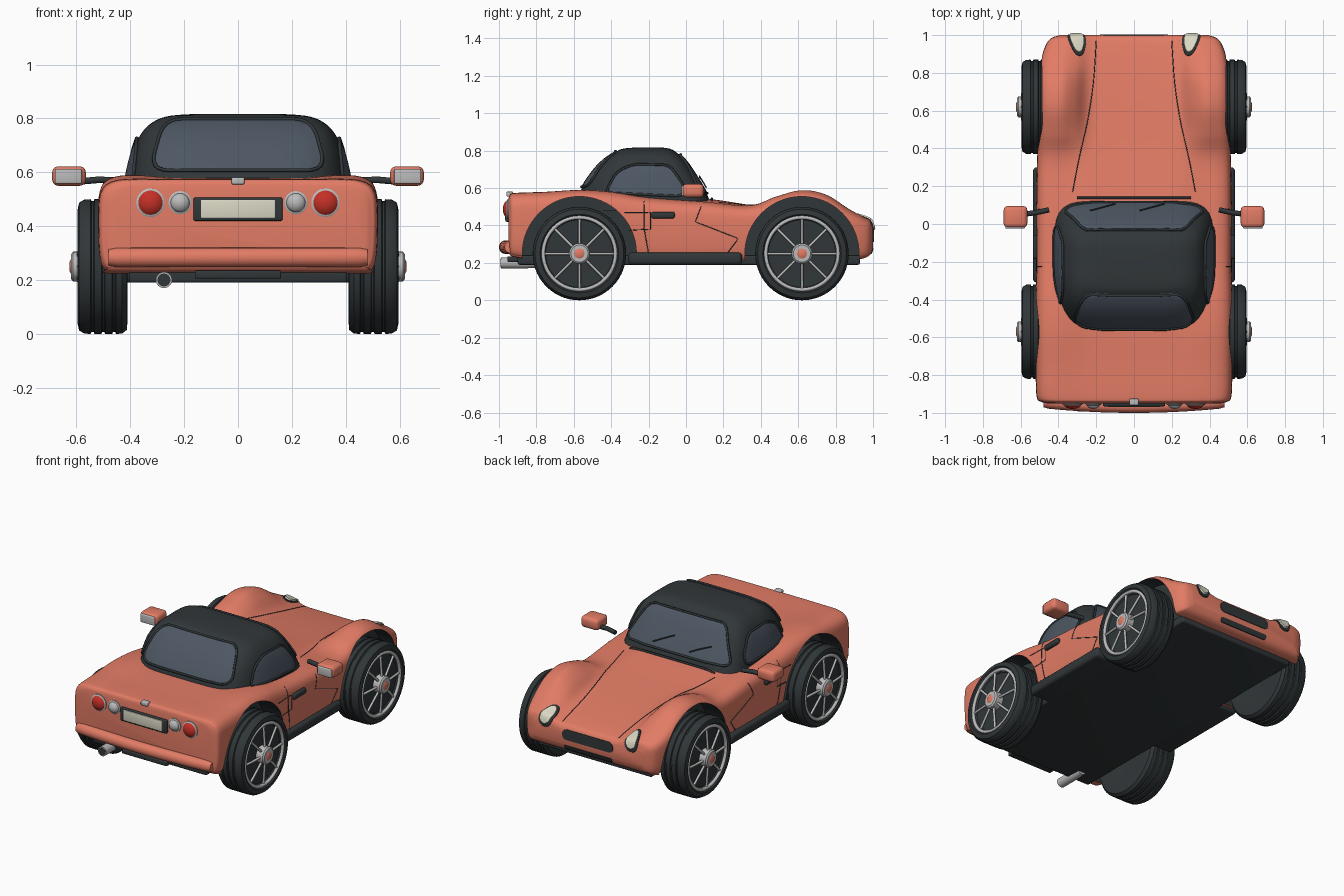
import bpy, bmesh
from math import pi, sin, cos, radians
from mathutils import Vector
from mathutils.bvhtree import BVHTree

if "Cube" in bpy.data.objects:
    bpy.data.objects.remove(bpy.data.objects["Cube"])


def material(name, r, g, b):
    m = bpy.data.materials.new(name)
    m.diffuse_color = (r, g, b, 1)
    m.use_nodes = True
    m.node_tree.nodes["Principled BSDF"].inputs["Base Color"].default_value = m.diffuse_color
    return m


PAINT = material("coral_paint", 0.76, 0.2, 0.13)
DARK = material("dark_trim", 0.03, 0.037, 0.04)
GLASS = material("tinted_glass", 0.075, 0.095, 0.125)
METAL = material("metal", 0.5, 0.5, 0.5)
RED = material("red_lens", 0.55, 0.03, 0.02)
CREAM = material("cream_lens", 0.7, 0.68, 0.55)


def finish(name, bm, mat, angle=35):
    bmesh.ops.recalc_face_normals(bm, faces=bm.faces)
    me = bpy.data.meshes.new(name)
    bm.to_mesh(me)
    bm.free()
    ob = bpy.data.objects.new(name, me)
    me.materials.append(mat)
    bpy.context.collection.objects.link(ob)
    smooth(ob, angle)
    return ob


def smooth(ob, angle=35):
    bpy.ops.object.select_all(action='DESELECT')
    ob.select_set(True)
    bpy.context.view_layer.objects.active = ob
    bpy.ops.object.shade_smooth_by_angle(angle=radians(angle))


def spline(pts, n):
    """Catmull-Rom through a list of tuples."""
    out = []
    for i in range(len(pts) - 1):
        a, b, c, d = [Vector(pts[max(0, min(len(pts) - 1, i + k))]) for k in (-1, 0, 1, 2)]
        for j in range(n):
            t = j / n
            out.append(0.5 * (2 * b + (c - a) * t + (2 * a - 5 * b + 4 * c - d) * t ** 2 + (3 * b - a - 3 * c + d) * t ** 3))
    return out + [Vector(pts[-1])]


def loft(name, rings, mat, angle=35):
    bm = bmesh.new()
    rows = [[bm.verts.new(p) for p in ring] for ring in rings]
    n = len(rows[0])
    for a, b in zip(rows, rows[1:]):
        for i in range(n):
            bm.faces.new((a[i], a[(i + 1) % n], b[(i + 1) % n], b[i]))
    bm.faces.new(rows[0])
    bm.faces.new(rows[-1])
    return finish(name, bm, mat, angle)


def lathe(name, profile, mat, axis, loc, n=40):
    """profile: (radius, distance along axis)"""
    rings = []
    for r, h in profile:
        c = [(r * cos(2 * pi * i / n), r * sin(2 * pi * i / n)) for i in range(n)]
        rings.append([Vector(loc) + Vector((h, a, b) if axis == 'X' else (a, h, b)) for a, b in c])
    return loft(name, rings, mat)


def box(name, lo, hi, mat, bevel=0.01):
    bm = bmesh.new()
    bmesh.ops.create_cube(bm, size=1)
    for v in bm.verts:
        v.co = [(l + h) / 2 + c * (h - l) for l, h, c in zip(lo, hi, v.co)]
    bmesh.ops.bevel(bm, geom=bm.edges[:], offset=bevel, segments=3, profile=0.5, affect='EDGES')
    return finish(name, bm, mat)


def tube(name, paths, radius, mat, cyclic=False):
    cu = bpy.data.curves.new(name, 'CURVE')
    cu.dimensions = '3D'
    cu.bevel_depth, cu.bevel_resolution, cu.use_fill_caps = radius, 1, True
    for path in paths:
        s = cu.splines.new('POLY')
        s.points.add(len(path) - 1)
        s.use_cyclic_u = cyclic
        for p, co in zip(s.points, path):
            p.co = (*co, 1)
    cu.materials.append(mat)
    ob = bpy.data.objects.new(name, cu)
    bpy.context.collection.objects.link(ob)


def rounded(poly, r):
    """Closed polygon with rounded corners and divided edges."""
    out = []
    P = [Vector(p) for p in poly]
    for i, b in enumerate(P):
        a, c = P[i - 1], P[(i + 1) % len(P)]
        s = b + (a - b).normalized() * min(r, (a - b).length * 0.48)
        e = b + (c - b).normalized() * min(r, (c - b).length * 0.48)
        out += [s * (1 - t) ** 2 + b * 2 * t * (1 - t) + e * t * t for t in [k / 6 for k in range(7)]]
        e2 = c + (b - c).normalized() * min(r, (b - c).length * 0.48)
        out += [e.lerp(e2, k / 6) for k in range(1, 6)]
    return out


def drop(tree, origin, direction, lift):
    hit = tree.ray_cast(origin, direction)
    if hit[0] is None:
        hit = tree.find_nearest(origin)
    n = hit[1] if hit[1].dot(direction) < 0 else -hit[1]
    return hit[0] + n * lift


def panel(name, tree, outline, place, direction, mat, lift=0.006, trim=0.0):
    """Panel that hugs a surface, with an optional raised trim."""
    d = Vector(direction).normalized()
    mid = sum(outline, Vector((0, 0))) / len(outline)
    rings = [[drop(tree, Vector(place(*mid.lerp(p, k))), d, lift) for p in outline]
             for k in (0.05, 0.2, 0.35, 0.5, 0.65, 0.8, 0.9, 1)]
    rings.append([p + d * (lift + 0.004) for p in rings[-1]])
    loft(name, rings, mat)
    if trim:
        tube(name + "_trim", [rings[-2]], trim, DARK, True)


def tree_of(ob):
    return BVHTree.FromPolygons([v.co for v in ob.data.vertices], [p.vertices[:] for p in ob.data.polygons])


# Body stations: y, half width, centre height, fender height, bottom
stations = [(-0.95, 0.455, 0.535, 0.535, 0.27), (-0.942, 0.49, 0.565, 0.563, 0.245), (-0.91, 0.515, 0.574, 0.574, 0.23),
            (-0.75, 0.52, 0.575, 0.58, 0.21), (-0.57, 0.522, 0.578, 0.59, 0.21), (-0.4, 0.52, 0.575, 0.58, 0.21),
            (-0.2, 0.515, 0.57, 0.55, 0.21), (0.1, 0.515, 0.545, 0.528, 0.21), (0.34, 0.512, 0.51, 0.508, 0.21),
            (0.48, 0.51, 0.49, 0.553, 0.21), (0.62, 0.508, 0.472, 0.586, 0.21), (0.75, 0.503, 0.452, 0.562, 0.21),
            (0.87, 0.49, 0.43, 0.488, 0.215), (0.95, 0.465, 0.412, 0.445, 0.225), (0.985, 0.435, 0.398, 0.425, 0.245),
            (1.0, 0.39, 0.375, 0.385, 0.28)]
rings = []
for y, w, zc, zf, zb in spline(stations, 6):
    d = zf - zc
    h = zf - zb
    half = spline([(0, zc), (0.25 * w, zc), (0.47 * w, zc + 0.08 * d), (0.61 * w, zc + 0.65 * d), (0.74 * w, zf),
                   (0.85 * w, zf - 0.01 * h), (0.93 * w, zf - 0.05 * h), (0.98 * w, zf - 0.13 * h), (w, zf - 0.28 * h),
                   (w, zb + 0.35 * h), (0.985 * w, zb + 0.13 * h), (0.95 * w, zb + 0.03 * h), (0.88 * w, zb), (0, zb)], 4)
    rings.append([(x, y, z) for x, z in half] + [(-x, y, z) for x, z in half[-2:0:-1]])
body = loft("body_shell", rings, PAINT)

# Wheel arches
for y in (-0.57, 0.62):
    for s in (1, -1):
        cutter = lathe("arch_cutter", [(0.305, s * 0.38), (0.305, s * 0.75)], DARK, 'X', (0, y, 0.25), 64)
        cutter.hide_render = True
        m = body.modifiers.new("arch", 'BOOLEAN')
        m.operation, m.object, m.solver = 'DIFFERENCE', cutter, 'EXACT'
        m.material_mode = 'TRANSFER'
        bpy.context.view_layer.objects.active = body
        bpy.ops.object.modifier_apply(modifier=m.name)
        bpy.data.objects.remove(cutter)
smooth(body)
body_tree = tree_of(body)

# Soft top
rings = []
for z, w, yf, yb in spline([(0.48, 0.43, 0.15, -0.57), (0.58, 0.415, 0.105, -0.565), (0.68, 0.39, 0.045, -0.505),
                            (0.75, 0.355, -0.005, -0.44), (0.79, 0.31, -0.05, -0.38), (0.81, 0.25, -0.085, -0.34),
                            (0.817, 0.15, -0.13, -0.27)], 4):
    ring = []
    for i in range(80):
        c, s = cos(2 * pi * i / 80), sin(2 * pi * i / 80)
        f = (abs(c) ** 5.5 + abs(s) ** 5.5) ** (-1 / 5.5)
        y = (yf + yb) / 2 + (yf - yb) / 2 * s * f
        ring.append((w * c * f * (1 - 0.17 * max(0, (-0.25 - y) / 0.32) ** 1.5), y, z))
    rings.append(ring)
roof_tree = tree_of(loft("soft_top", rings, DARK, 50))

# Windows
panel("windshield", roof_tree, rounded([(-0.375, 0.57), (0.375, 0.57), (0.27, 0.775), (-0.27, 0.775)], 0.05),
      lambda x, z: (x, 1, z), (0, -1, 0), GLASS, trim=0.007)
panel("rear_window", roof_tree, rounded([(-0.325, 0.605), (0.325, 0.605), (0.275, 0.792), (-0.275, 0.792)], 0.07),
      lambda x, z: (x, -1, z), (0, 1, 0), GLASS, trim=0.007)
for s in (1, -1):
    panel("side_window", roof_tree, rounded([(-0.43, 0.575), (-0.37, 0.685), (-0.28, 0.725), (-0.09, 0.72), (-0.01, 0.61),
          (-0.02, 0.555)], 0.04), lambda y, z: (s, y, z), (-s, 0, 0), GLASS, trim=0.007)

# Wipers and cowl strip
down = Vector((0, 0, -1))
for a in (-0.23, 0.03):
    tube("wiper", [[drop(roof_tree, Vector((a + 0.13 * t, 0.06 + 0.035 * t, 2)), down, 0.014) for t in (0, 0.33, 0.67, 1)]], 0.004, DARK)
tube("cowl_strip", [[drop(body_tree, Vector((x / 20, 0.138, 2)), down, 0.003) for x in range(-6, 7)]], 0.007, DARK)

for s in (1, -1):
    # Shut lines on hood and doors
    hood = spline([(0.2, 0.97), (0.215, 0.75), (0.245, 0.55), (0.29, 0.35), (0.325, 0.17)], 6)
    tube("hood_line", [[drop(body_tree, Vector((s * x, y, 2)), down, 0) for x, y in hood]], 0.0025, DARK)
    side = [[(0.08, 0.5), (0.05, 0.42), (0.28, 0.33), (0.22, 0.25)], [(-0.225, 0.53), (-0.225, 0.39), (-0.2, 0.25)],
            [(-0.33, 0.47), (-0.19, 0.47), (-0.19, 0.38), (-0.3, 0.375)]]
    tube("door_lines", [[drop(body_tree, Vector((s * 2, y, z)), Vector((-s, 0, 0)), 0) for a, b in zip(p, p[1:])
         for y, z in [Vector(a).lerp(Vector(b), t / 6) for t in range(7)]] for p in side], 0.0025, DARK)
    box("door_handle", (min(s * 0.505, s * 0.535), -0.185, 0.437), (max(s * 0.505, s * 0.535), -0.06, 0.473), DARK, 0.012)
    box("sill", (min(s * 0.38, s * 0.535), -0.31, 0.19), (max(s * 0.38, s * 0.535), 0.3, 0.255), DARK, 0.02)

    # Headlights, laid on the sloping nose
    drop_shape = [(s * x, y) for x, y in ((0.25, 0.02), (0.275, -0.06), (0.315, -0.06), (0.355, 0.03), (0.345, 0.085), (0.27, 0.085))]
    aim = lambda x, v: (x, 1.66 + v * 0.7, 1.14 - v * 0.7)
    grow = [(s * 0.305 + (x - s * 0.305) * 0.76, 0.015 + (v - 0.015) * 0.78) for x, v in drop_shape]
    panel("headlight_surround", body_tree, rounded(drop_shape, 0.04), aim, (0, -1, -1), DARK, 0.004)
    panel("headlight_lens", body_tree, rounded(grow, 0.03), aim, (0, -1, -1), CREAM, 0.012)

    # Tail lights
    for name, x, r, mat in (("tail_light", 0.325, 0.045, RED), ("reverse_light", 0.215, 0.035, METAL)):
        lathe(name + "_ring", [(r, -0.93), (r + 0.008, -0.94), (r + 0.008, -0.955), (r, -0.96)], METAL, 'Y', (s * x, 0, 0.487))
        lathe(name, [(r, -0.94), (r, -0.96), (r * 0.8, -0.97), (r * 0.4, -0.977), (0.004, -0.979)], mat, 'Y', (s * x, 0, 0.487))

    # Door mirrors
    tube("mirror_arm", [[(s * 0.45, 0.075, 0.57), (s * 0.52, 0.06, 0.572), (s * 0.6, 0.05, 0.565)]], 0.014, DARK)
    box("mirror_housing", (min(s * 0.565, s * 0.69), -0.02, 0.55), (max(s * 0.565, s * 0.69), 0.095, 0.622), PAINT, 0.022)
    box("mirror_glass", (min(s * 0.58, s * 0.68), -0.025, 0.558), (max(s * 0.58, s * 0.68), 0.0, 0.612), METAL, 0.005)

    # Wheels
    for y in (-0.57, 0.62):
        c = (s * 0.5, y, 0.25)
        tyre = [(0.12, -0.075), (0.2, -0.09), (0.235, -0.087), (0.249, -0.07)]
        for g in (-0.04, 0, 0.04):
            tyre += [(0.25, g - 0.007), (0.243, g - 0.004), (0.243, g + 0.004), (0.25, g + 0.007)]
        tyre += [(0.249, 0.07), (0.237, 0.09), (0.21, 0.096), (0.2, 0.085), (0.18, 0.068), (0.05, 0.065)]
        lathe("tyre", [(r, s * h) for r, h in tyre], DARK, 'X', c, 56)
        circle = [(s * 0.584, y + 0.193 * cos(i * pi / 28), 0.25 + 0.193 * sin(i * pi / 28)) for i in range(56)]
        tube("wheel_rim", [circle], 0.011, METAL, True)
        tube("wheel_spokes", [[(s * (0.592 if r < 0.1 else 0.58), y + r * cos(k * pi / 4), 0.25 + r * sin(k * pi / 4))
             for r in (0.03, 0.193)] for k in range(8)], 0.008, METAL)
        lathe("wheel_hub", [(r, s * h) for r, h in ((0.055, 0.05), (0.055, 0.112), (0.046, 0.12))], METAL, 'X', c, 32)
        lathe("hub_cap", [(r, s * h) for r, h in ((0.028, 0.11), (0.028, 0.12), (0.018, 0.125))], PAINT, 'X', c, 8)

# Front grille and lower intake
for name, w, z, h in (("grille", 0.18, 0.345, 0.032), ("lower_intake", 0.17, 0.263, 0.014)):
    panel(name, body_tree, rounded([(-w, z - h), (w, z - h), (w, z + h), (-w, z + h)], h),
          lambda x, v: (x, 2, v), (0, -1, 0), DARK, 0.004)

# Rear bumper, swept across the tail
rings = []
for k in range(-16, 17):
    x = 0.48 * k / 16
    f = 1 if abs(k) < 16 else 0.85
    y0 = -0.966 + 0.025 * (k / 16) ** 2
    rings.append([(x, y0 + 0.034 * f * cos(a * pi / 10), 0.284 + 0.036 * f * sin(a * pi / 10)) for a in range(20)])
loft("rear_bumper", rings, PAINT)

# Number plate, badge, exhaust, underside
box("plate_frame", (-0.165, -0.965, 0.42), (0.165, -0.93, 0.506), DARK, 0.006)
box("plate", (-0.138, -0.969, 0.43), (0.138, -0.95, 0.498), CREAM, 0.003)
box("boot_latch", (-0.024, -0.96, 0.555), (0.024, -0.925, 0.581), METAL, 0.006)
lathe("exhaust", [(0.026, -0.8), (0.03, -0.87), (0.03, -0.99), (0.024, -0.99)], METAL, 'Y', (-0.275, 0, 0.2))
lathe("exhaust_bore", [(0.024, -0.98), (0.024, -0.992)], DARK, 'Y', (-0.275, 0, 0.2))
box("rear_valance", (-0.16, -0.955, 0.205), (0.16, -0.85, 0.235), DARK, 0.006)
box("floor_pan", (-0.405, -0.9, 0.19), (0.405, 0.93, 0.24), DARK, 0.01)
